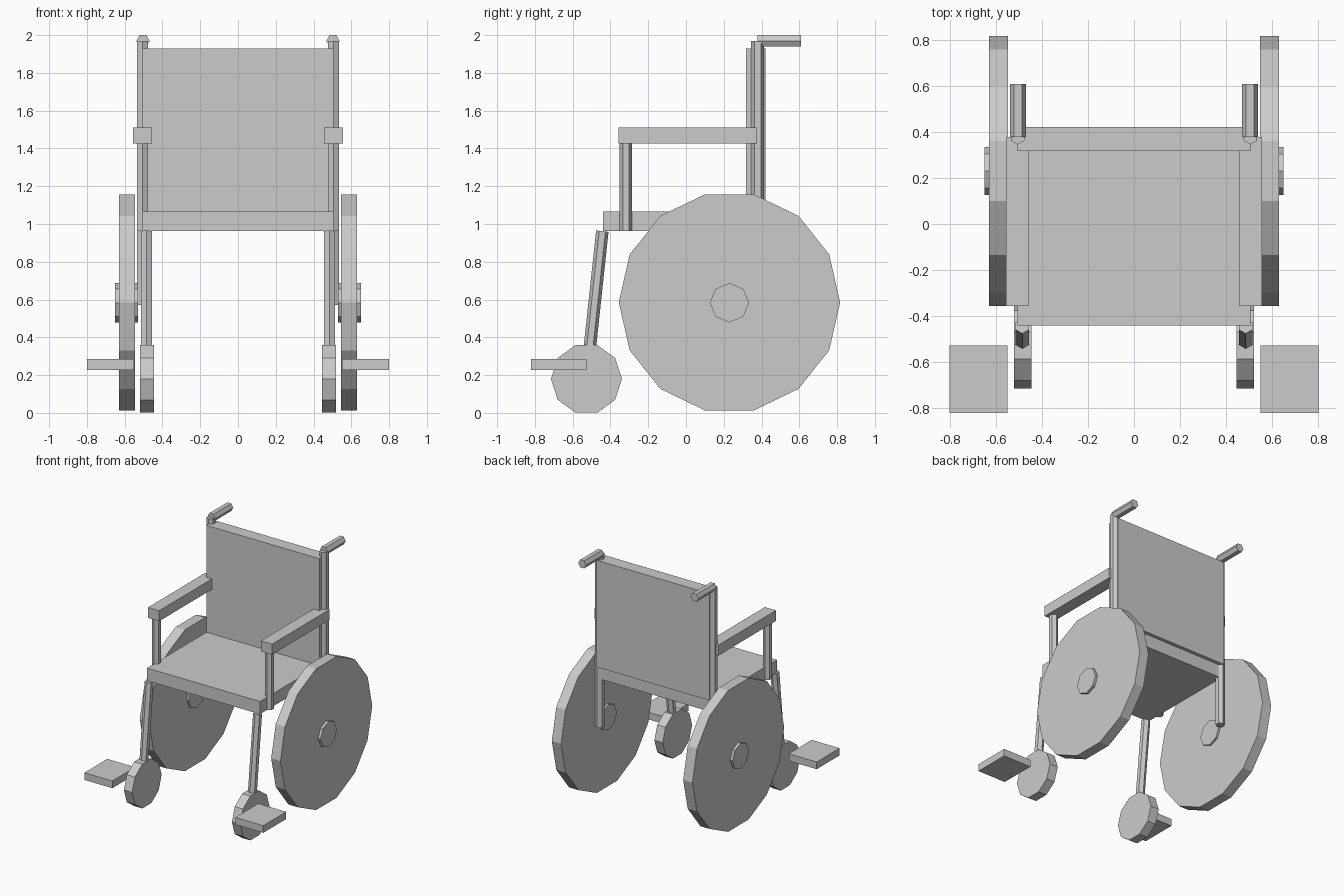
import bpy
import math
from mathutils import Vector, Matrix

cube = bpy.data.objects.get("Cube")
if cube:
    bpy.data.objects.remove(cube, do_unlink=True)

grey = bpy.data.materials.new("plain grey")
grey.use_nodes = True
COLOUR = (0.6, 0.6, 0.6, 1)
grey.diffuse_color = COLOUR
grey.node_tree.nodes["Principled BSDF"].inputs["Base Color"].default_value = COLOUR


def finish(name, transform):
    """Name the new object, bake its transform and colour it."""
    obj = bpy.context.object
    obj.name = obj.data.name = name
    obj.data.transform(transform)
    obj.data.materials.append(grey)
    return obj


def box(name, low, high):
    low, high = Vector(low), Vector(high)
    bpy.ops.mesh.primitive_cube_add(size=1)
    place = Matrix.Translation((low + high) / 2) @ Matrix.Diagonal((*(high - low), 1))
    return finish(name, place)


def rod(name, start, end, radius, sides=6, spin=0.0):
    """Prism between two points, turned about its own axis by spin."""
    start, end = Vector(start), Vector(end)
    axis = end - start
    bpy.ops.mesh.primitive_cylinder_add(vertices=sides, radius=radius, depth=axis.length)
    turn = Vector((0, 0, 1)).rotation_difference(axis).to_matrix().to_4x4()
    place = Matrix.Translation((start + end) / 2) @ turn @ Matrix.Rotation(spin, 4, "Z")
    return finish(name, place)


# Seat and backrest
box("seat", (-0.505, -0.44, 0.962), (0.505, 0.395, 1.065))
box("backrest", (-0.505, 0.317, 1.066), (0.505, 0.422, 1.93))

QUARTER = math.pi / 2
for side, s in (("left", 1), ("right", -1)):
    # Frame tubes and push handle
    rod(side + "_rear_post", (s * 0.505, 0.379, 0.57), (s * 0.505, 0.379, 1.97), 0.034)
    rod(side + "_push_handle", (s * 0.503, 0.378, 1.97), (s * 0.503, 0.608, 1.97), 0.035, 6, QUARTER)
    rod(side + "_armrest_post", (s * 0.505, -0.318, 0.962), (s * 0.505, -0.318, 1.43), 0.033)
    rod(side + "_caster_leg", (s * 0.485, -0.527, 0.18), (s * 0.485, -0.443, 0.962), 0.033)

    # Armrest pad and footplate
    box(side + "_armrest", (s * 0.505 - 0.05, -0.357, 1.425), (s * 0.505 + 0.05, 0.377, 1.51))
    box(side + "_footplate", (s * 0.675 - 0.125, -0.82, 0.227), (s * 0.675 + 0.125, -0.527, 0.285))

    # Large wheel, hub and caster, with a corner pointing straight forward
    rod(side + "_rear_wheel", (s * 0.546, 0.23, 0.585), (s * 0.629, 0.23, 0.585), 0.586, 14)
    rod(side + "_wheel_hub", (s * 0.53, 0.23, 0.583), (s * 0.65, 0.23, 0.583), 0.104, 8)
    rod(side + "_caster_wheel", (s * 0.446, -0.527, 0.18), (s * 0.52, -0.527, 0.18), 0.188, 10)
